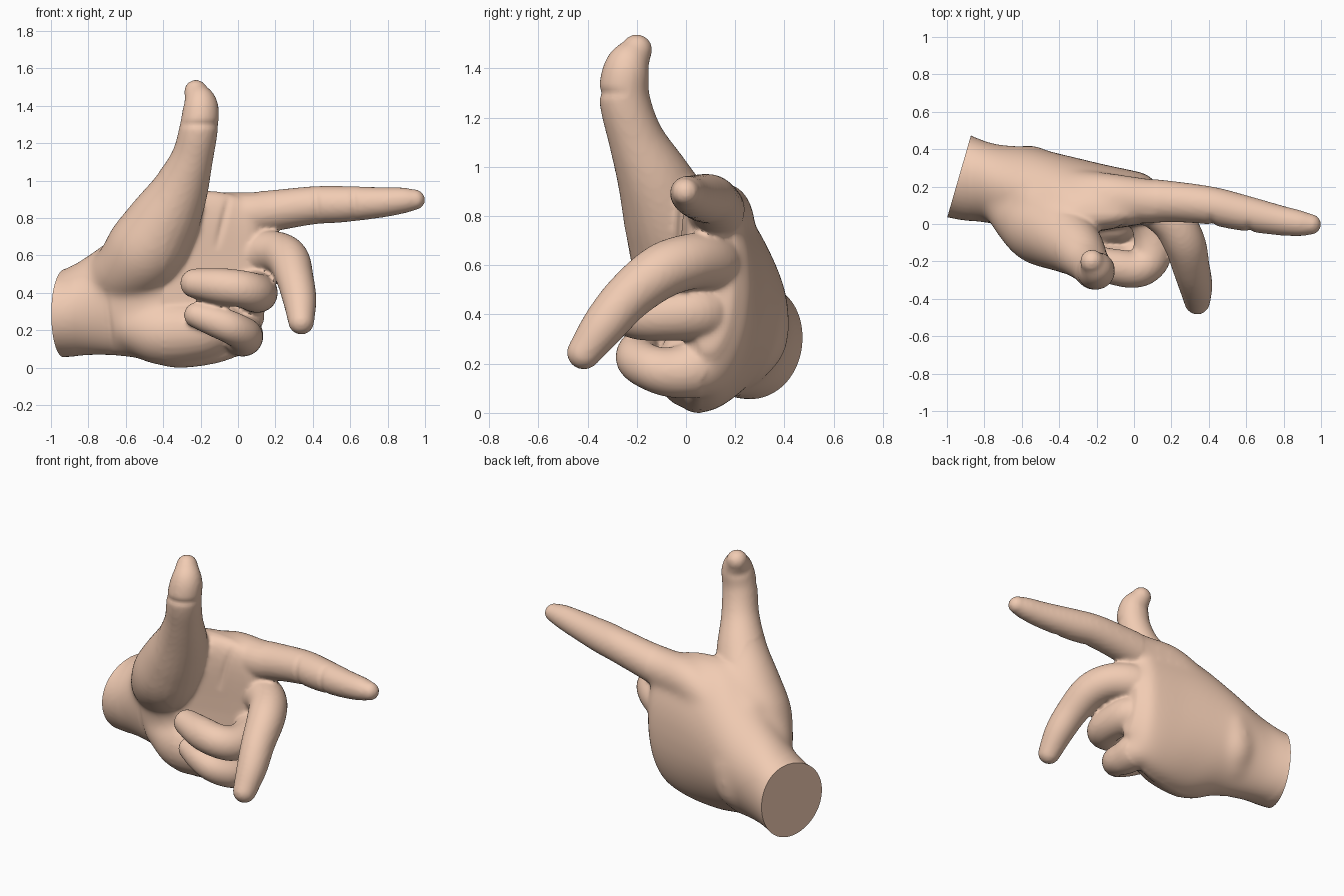
import bpy, bmesh, math
from mathutils import Vector

if "Cube" in bpy.data.objects:
    bpy.data.objects.remove(bpy.data.objects["Cube"])

bm = bmesh.new()


def loft(rings):
    """Skin a list of rings of points into a closed body."""
    vs = [[bm.verts.new(p) for p in r] for r in rings]
    n = len(vs[0])
    for a, b in zip(vs, vs[1:]):
        for i in range(n):
            bm.faces.new((a[i], a[(i + 1) % n], b[(i + 1) % n], b[i]))
    bm.faces.new(vs[0][::-1])
    bm.faces.new(vs[-1])


def spline(points, steps=6):
    """Catmull-Rom through points of any dimension."""
    p = [Vector(q) for q in points]
    p = [p[0] * 2 - p[1]] + p + [p[-1] * 2 - p[-2]]
    out = []
    for i in range(1, len(p) - 2):
        a, b, c, d = p[i - 1:i + 3]
        for k in range(steps):
            t = k / steps
            out.append((b * 2 + (c - a) * t + (a * 2 - b * 5 + c * 4 - d) * t * t
                        + (b * 3 - a - c * 3 + d) * t ** 3) * 0.5)
    return out + [p[-2]]


def finger(points):
    """Round tube through (x, y, z, radius) with domed ends."""
    path = [(Vector(q[:3]), q[3]) for q in spline(points)]
    d0 = (path[0][0] - path[1][0]).normalized()
    d1 = (path[-1][0] - path[-2][0]).normalized()
    angles = [math.radians(a) for a in (20, 40, 60, 80)]
    cap = lambda end, d: [(end[0] + d * end[1] * math.sin(a), end[1] * math.cos(a)) for a in angles]
    path = cap(path[0], d0)[::-1] + path + cap(path[-1], d1)
    side, rings = Vector((0.3, 0.5, 0.81)), []
    for i, (c, r) in enumerate(path):
        t = (path[min(i + 1, len(path) - 1)][0] - path[max(i - 1, 0)][0]).normalized()
        side = (side - t * side.dot(t)).normalized()
        up = t.cross(side)
        rings.append([c + (side * math.cos(a) + up * math.sin(a)) * r
                      for a in (math.tau * k / 24 for k in range(24))])
    loft(rings)


# Wrist and palm: x, centre y, centre z, half thickness, half height, arch, squareness
sections = [
    (-1.06, 0.29, 0.29, 0.24, 0.235, 0.0, 2.0),
    (-0.93, 0.26, 0.29, 0.238, 0.235, 0.0, 2.0),
    (-0.75, 0.215, 0.35, 0.215, 0.285, 0.02, 2.0),
    (-0.55, 0.175, 0.42, 0.235, 0.37, 0.06, 2.0),
    (-0.35, 0.155, 0.465, 0.21, 0.465, 0.10, 2.2),
    (-0.15, 0.145, 0.48, 0.172, 0.465, 0.08, 2.4),
    (0.0, 0.14, 0.49, 0.145, 0.43, 0.06, 2.4),
    (0.08, 0.135, 0.51, 0.125, 0.38, 0.05, 2.4),
    (0.14, 0.12, 0.53, 0.07, 0.28, 0.03, 2.2),
]
rings = []
for x, cy, cz, hy, hz, arch, p in spline(sections, 5):
    ring = []
    for k in range(40):
        c, s = math.cos(math.tau * k / 40), math.sin(math.tau * k / 40)
        sy = math.copysign(abs(c) ** (2 / p), c)
        sz = math.copysign(abs(s) ** (2 / p), s)
        ring.append((x, cy + hy * sy - arch * sz * sz, cz + hz * sz))
    rings.append(ring)
loft(rings)

# Thumb with its fleshy base
finger([(-0.72, 0.20, 0.46, 0.14), (-0.61, 0.08, 0.51, 0.18), (-0.50, 0.0, 0.62, 0.215),
        (-0.40, -0.06, 0.78, 0.195), (-0.31, -0.13, 0.95, 0.152), (-0.245, -0.205, 1.12, 0.113),
        (-0.21, -0.25, 1.28, 0.103), (-0.20, -0.24, 1.40, 0.094), (-0.225, -0.20, 1.475, 0.064)])
# Web between thumb and index finger
finger([(-0.50, 0.10, 0.66, 0.16), (-0.33, 0.05, 0.81, 0.125), (-0.12, 0.11, 0.82, 0.115)])
# Index finger, straight, with its bone running up the back of the hand
finger([(-0.60, 0.23, 0.53, 0.11), (-0.35, 0.175, 0.70, 0.12), (-0.15, 0.145, 0.80, 0.13),
        (0.05, 0.125, 0.817, 0.122), (0.20, 0.12, 0.84, 0.11),
        (0.40, 0.10, 0.867, 0.102), (0.55, 0.067, 0.873, 0.098), (0.75, 0.025, 0.882, 0.083),
        (0.88, 0.004, 0.893, 0.07), (0.945, -0.002, 0.897, 0.056)])
# Middle finger, half bent
finger([(-0.08, 0.14, 0.58, 0.11), (0.08, 0.11, 0.61, 0.118), (0.20, 0.02, 0.615, 0.114),
        (0.27, -0.10, 0.575, 0.112), (0.305, -0.23, 0.475, 0.10), (0.33, -0.33, 0.36, 0.09),
        (0.338, -0.415, 0.245, 0.07)])
# Ring finger, curled
finger([(-0.05, 0.13, 0.40, 0.12), (0.07, 0.06, 0.41, 0.118), (0.105, -0.06, 0.40, 0.108),
        (0.09, -0.18, 0.40, 0.105), (0.02, -0.24, 0.42, 0.10), (-0.10, -0.23, 0.435, 0.097),
        (-0.23, -0.19, 0.45, 0.08)])
# Little finger, curled
finger([(-0.14, 0.10, 0.19, 0.12), (0.0, 0.06, 0.18, 0.12), (0.03, -0.05, 0.165, 0.105),
        (0.025, -0.135, 0.18, 0.093), (-0.04, -0.195, 0.215, 0.088), (-0.13, -0.195, 0.25, 0.083),
        (-0.22, -0.175, 0.28, 0.07)])
# Heel of the palm and the wrist bone ridge
finger([(-0.54, 0.09, 0.225, 0.155), (-0.40, 0.055, 0.19, 0.18), (-0.22, 0.035, 0.195, 0.165),
        (-0.10, 0.03, 0.22, 0.14)])
finger([(-0.54, 0.30, 0.42, 0.12), (-0.57, 0.29, 0.30, 0.125), (-0.60, 0.23, 0.22, 0.12)])

bmesh.ops.recalc_face_normals(bm, faces=bm.faces)
mesh = bpy.data.meshes.new("hand")
bm.to_mesh(mesh)
bm.free()
hand = bpy.data.objects.new("hand", mesh)
bpy.context.collection.objects.link(hand)
bpy.context.view_layer.objects.active = hand
hand.select_set(True)

# Fuse all parts into one skin
remesh = hand.modifiers.new("fuse", 'REMESH')
remesh.mode = 'VOXEL'
remesh.voxel_size = 0.012
smooth = hand.modifiers.new("soften", 'SMOOTH')
smooth.factor = 0.5
smooth.iterations = 8
for name in ("fuse", "soften"):
    bpy.ops.object.modifier_apply(modifier=name)

bm = bmesh.new()
bm.from_mesh(hand.data)

# Soften the back and heel of the hand so the parts flow together
back = [v for v in bm.verts if -0.88 < v.co.x < 0.12 and v.co.z < 1.05
        and (v.co.y > 0.06 or v.co.x < -0.4)]
for _ in range(30):
    bmesh.ops.smooth_vert(bm, verts=back, factor=0.5,
                          use_axis_x=True, use_axis_y=True, use_axis_z=True)
bm.normal_update()

# Skin creases: centre, direction across the crease, reach
creases = [((0.42, 0.0, 0.86), (1, 0, 0.1), 0.12), ((0.62, -0.03, 0.87), (1, 0, 0.1), 0.11),
           ((-0.19, -0.34, 1.30), (0, 0, 1), 0.14), ((-0.08, -0.02, 0.78), (1, 0, -0.25), 0.16),
           ((-0.69, 0.02, 0.23), (1, 0, 0.1), 0.2)]
for centre, across, reach in creases:
    c, axis = Vector(centre), Vector(across).normalized()
    for v in bm.verts:
        d = v.co - c
        if d.length < reach and v.normal.y < 0.2:
            v.co -= v.normal * 0.009 * math.exp(-(d.dot(axis) / 0.018) ** 2) * (1 - (d.length / reach) ** 2)

# Flat slanted cut at the wrist
bmesh.ops.bisect_plane(bm, geom=bm.verts[:] + bm.edges[:] + bm.faces[:],
                       plane_co=(-0.935, 0.255, 0.29), plane_no=(-0.45, 0.13, 0), clear_outer=True)
bmesh.ops.holes_fill(bm, edges=[e for e in bm.edges if e.is_boundary], sides=0)
bmesh.ops.recalc_face_normals(bm, faces=bm.faces)

# Stand the hand on the ground
low = min(v.co.z for v in bm.verts)
for v in bm.verts:
    v.co.z -= low
bm.to_mesh(hand.data)
bm.free()

skin = bpy.data.materials.new("skin")
skin.diffuse_color = (0.88, 0.60, 0.45, 1)
skin.use_nodes = True
skin.node_tree.nodes["Principled BSDF"].inputs["Base Color"].default_value = skin.diffuse_color
hand.data.materials.clear()
hand.data.materials.append(skin)
bpy.ops.object.shade_smooth_by_angle(angle=math.radians(50))
